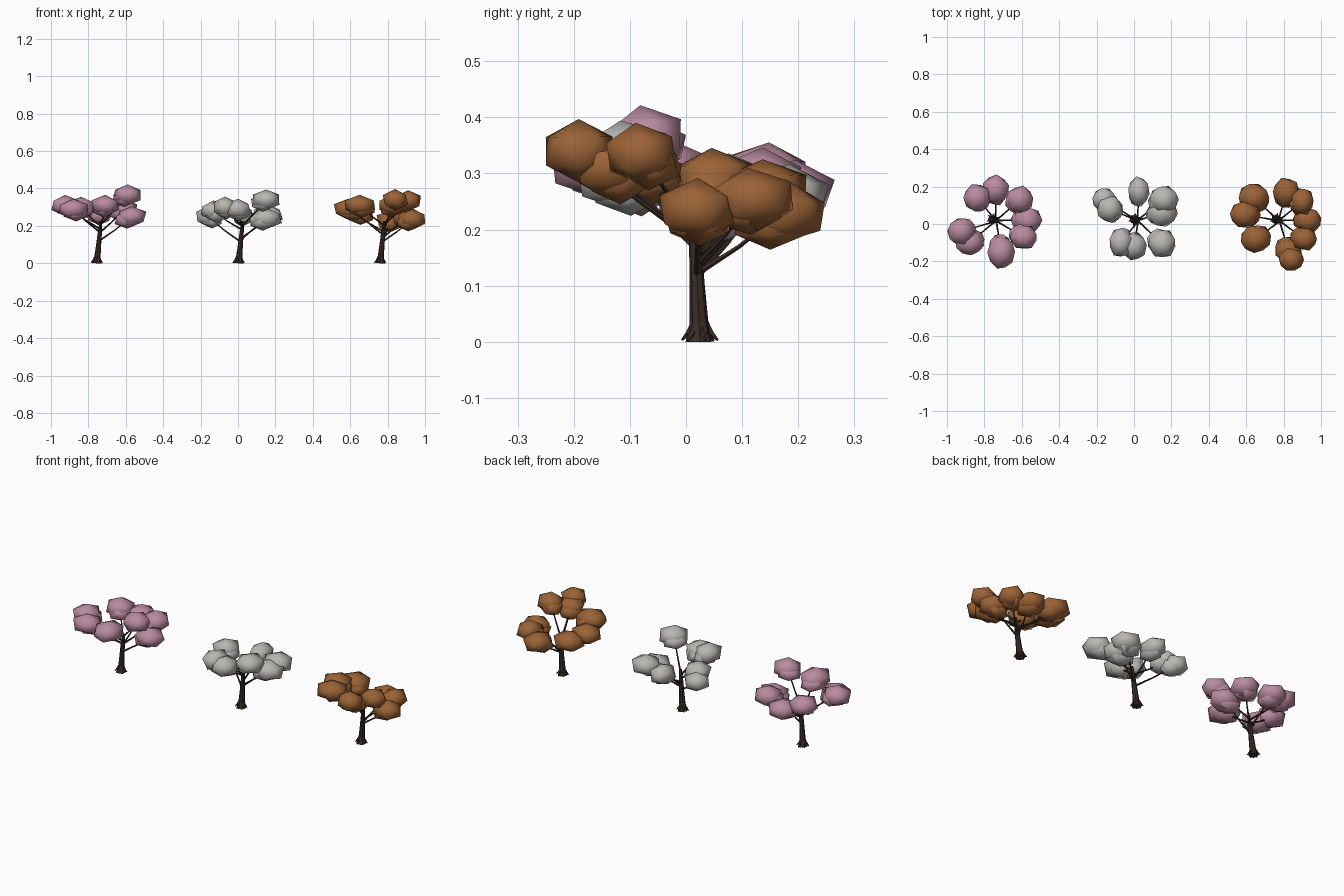
import bpy
import bmesh
import math
import random
from mathutils import Vector, Matrix

random.seed(4)

cube = bpy.data.objects.get("Cube")
if cube:
    bpy.data.objects.remove(cube, do_unlink=True)


def make_material(name, colour):
    mat = bpy.data.materials.new(name)
    mat.use_nodes = True
    rgba = (*colour, 1.0)
    mat.diffuse_color = rgba
    for node in mat.node_tree.nodes:
        if node.type == "BSDF_PRINCIPLED":
            node.inputs["Base Color"].default_value = rgba
            node.inputs["Roughness"].default_value = 0.9
    return mat


bark = make_material("dark bark", (0.045, 0.028, 0.021))
pink = make_material("dusty pink leaves", (0.49, 0.26, 0.35))
grey = make_material("pale grey leaves", (0.48, 0.47, 0.45))
brown = make_material("autumn brown leaves", (0.33, 0.125, 0.037))


def finish(bm, name, material):
    """Turn a bmesh into a named object with one material."""
    bmesh.ops.recalc_face_normals(bm, faces=bm.faces[:])
    mesh = bpy.data.meshes.new(name)
    bm.to_mesh(mesh)
    bm.free()
    mesh.materials.append(material)
    obj = bpy.data.objects.new(name, mesh)
    bpy.context.collection.objects.link(obj)
    return obj


def shade_smooth(obj):
    for poly in obj.data.polygons:
        poly.use_smooth = True


def add_tube(bm, points, radii, sides):
    """Loft a closed tapering tube through the given points."""
    rings = []
    last = len(points) - 1
    for i, (point, radius) in enumerate(zip(points, radii)):
        along = points[min(i + 1, last)] - points[max(i - 1, 0)]
        turn = Vector((0, 0, 1)).rotation_difference(along)
        ring = []
        for k in range(sides):
            angle = math.tau * k / sides
            rim = Vector((math.cos(angle), math.sin(angle), 0)) * radius
            ring.append(bm.verts.new(point + turn @ rim))
        rings.append(ring)
    for low, high in zip(rings, rings[1:]):
        for k in range(sides):
            n = (k + 1) % sides
            bm.faces.new((low[k], low[n], high[n], high[k]))
    bm.faces.new(rings[0][::-1])
    bm.faces.new(rings[-1])


def trunk_centre(base, z):
    """The trunk leans slightly to one side as it rises."""
    return base + Vector((0.1 * z, -0.05 * z, z))


def build_trunk(base, label):
    bm = bmesh.new()
    profile = [(0, 0.026), (0.015, 0.021), (0.037, 0.0165),
               (0.1, 0.0135), (0.17, 0.011), (0.225, 0.007)]
    points = [trunk_centre(base, z) for z, r in profile]
    add_tube(bm, points, [r for z, r in profile], 8)
    # Small pointed roots around the foot
    roots = 6
    for k in range(roots):
        angle = math.tau * (k + 0.3) / roots
        out = Vector((math.cos(angle), math.sin(angle), 0))
        path = [base + out * 0.012 + Vector((0, 0, 0.035)),
                base + out * 0.02 + Vector((0, 0, 0.015)),
                base + out * 0.033 + Vector((0, 0, 0.003))]
        add_tube(bm, path, [0.004, 0.006, 0.002], 5)
    for v in bm.verts:
        v.co.z = max(v.co.z, 0)
    finish(bm, label + "_trunk", bark)


def build_branch(bm, base, tip):
    """Branches leave the trunk and rise outwards to a leaf clump."""
    reach = (tip - base).to_2d().length
    start_z = min(max(tip.z - 0.7 * reach, 0.11), 0.21)
    start = trunk_centre(base, start_z)
    middle = start.lerp(tip, 0.5) - Vector((0, 0, 0.006))
    add_tube(bm, [start, middle, tip], [0.0055, 0.004, 0.003], 5)


def add_leaf_ball(bm, centre, size):
    """A coarse, slightly irregular and flattened ball."""
    ball = bmesh.ops.create_icosphere(bm, subdivisions=1, radius=1)
    spin = Matrix.Rotation(random.uniform(0, math.tau), 3, "Z")
    tilt = Matrix.Rotation(random.uniform(-0.15, 0.15), 3, "X")
    for v in ball["verts"]:
        p = tilt @ (spin @ v.co) * random.uniform(0.97, 1.03)
        v.co = centre + Vector((p.x * size.x, p.y * size.y, p.z * size.z))


def build_clump(base, centre, size, label, material):
    """A main ball with a smaller one tucked below, nearer the trunk."""
    bm = bmesh.new()
    add_leaf_ball(bm, centre, size)
    inward = (base - centre) * Vector((0.12, 0.12, 0))
    add_leaf_ball(bm, centre + inward - Vector((0, 0, 0.018)), size * 0.85)
    shade_smooth(finish(bm, label, material))


def build_tree(label, base, clumps, material):
    build_trunk(base, label)
    branches = bmesh.new()
    for i, (x, y, z, wide, deep) in enumerate(clumps):
        centre = Vector((x, y, z)) / 100
        size = Vector((wide * 1.16, deep * 1.16, 5.6)) / 100
        build_branch(branches, base, centre)
        build_clump(base, centre, size, f"{label}_leaf_clump_{i + 1}", material)
    finish(branches, label + "_branches", bark)


# Leaf clumps in hundredths: centre, then half width and half depth
pink_clumps = [
    (-74, 18.5, 27, 7, 7.5), (-84, 14, 30, 7, 7), (-61, 13, 29, 7, 7),
    (-57, 2, 25, 7.5, 7), (-59, -7, 36.5, 7, 6.5), (-71, -15, 31, 7, 8.5),
    (-88, -10, 29, 7.5, 6.5), (-92.5, -4, 31, 7, 7)]
grey_clumps = [
    (2.5, 17.5, 26, 5.5, 7.5), (-16, 13, 25, 6, 6), (-13, 8, 28, 6.5, 7),
    (16, 13, 26, 7.5, 7), (15, 6, 24, 8, 7), (15, -10.5, 34, 7, 7.5),
    (-7, -10, 30, 6, 7.5), (0, -12, 29, 6.5, 7)]
brown_clumps = [
    (81.5, 17, 23, 7, 7.5), (90, 12, 25.5, 6, 7), (93, 2, 23.5, 7, 6.5),
    (91, -8, 33.5, 6.5, 6), (82.5, -14, 31, 7, 6), (84, -19, 34, 6.5, 6),
    (65, -8, 31, 8, 7), (59, 5, 29, 7.5, 7), (64, 14, 27, 8, 7.5)]

# Three trees in a row
build_tree("pink_tree", Vector((-0.755, 0.025, 0)), pink_clumps, pink)
build_tree("grey_tree", Vector((0.003, 0.025, 0)), grey_clumps, grey)
build_tree("brown_tree", Vector((0.76, 0.025, 0)), brown_clumps, brown)
